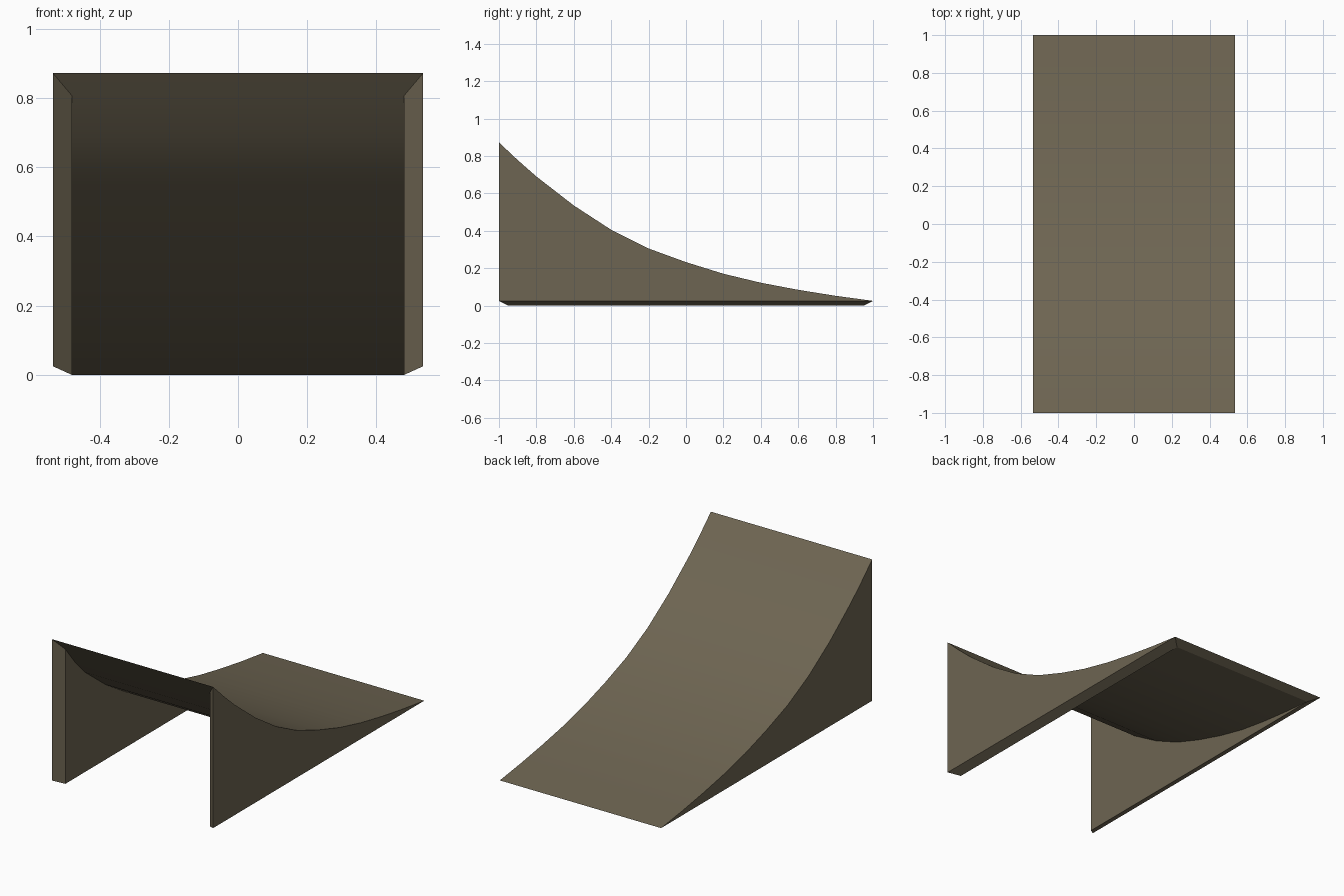
import bpy
import bmesh

if "Cube" in bpy.data.objects:
    bpy.data.objects.remove(bpy.data.objects["Cube"])

# Curved ramp shell: (station y, outer deck height, inner deck height)
PROFILE = [
    (-1.0, 0.872, 0.807), (-0.9, 0.778, 0.69), (-0.8, 0.69, 0.595),
    (-0.6, 0.535, 0.45), (-0.4, 0.405, 0.333), (-0.2, 0.305, 0.24),
    (0.0, 0.232, 0.172), (0.2, 0.170, 0.115), (0.4, 0.122, 0.07),
    (0.6, 0.084, 0.04), (0.8, 0.052, 0.018), (1.0, 0.025, 0.0),
]
OUT_X, IN_X = 0.535, 0.48      # outer and inner wall positions
OUT_Z, IN_Z = 0.025, 0.0       # bevelled foot of the walls
IN_SCALE = 0.95                # the inner shell is a little shorter

bm = bmesh.new()


def section(y, top, under):
    """Closed U-shaped cross-section: outer loop, then inner loop back."""
    yi = y * IN_SCALE
    pts = [(-OUT_X, y, OUT_Z), (-OUT_X, y, top), (OUT_X, y, top), (OUT_X, y, OUT_Z),
           (IN_X, yi, IN_Z), (IN_X, yi, under), (-IN_X, yi, under), (-IN_X, yi, IN_Z)]
    return [bm.verts.new(p) for p in pts]


rings = [section(*p) for p in PROFILE]

# Deck, walls and wall feet
for a, b in zip(rings, rings[1:]):
    for i in range(8):
        j = (i + 1) % 8
        bm.faces.new((a[i], a[j], b[j], b[i]))

# Sloped rims at the open front and the thin back edge
for r in (rings[0], rings[-1]):
    for i in range(3):
        bm.faces.new((r[i], r[i + 1], r[6 - i], r[7 - i]))

# Walls taper to a point at the back
bmesh.ops.remove_doubles(bm, verts=bm.verts[:], dist=0.0005)
bmesh.ops.recalc_face_normals(bm, faces=bm.faces[:])

mesh = bpy.data.meshes.new("curved_ramp")
bm.to_mesh(mesh)
bm.free()
ramp = bpy.data.objects.new("curved_ramp", mesh)
bpy.context.collection.objects.link(ramp)

mat = bpy.data.materials.new("olive_brown")
mat.diffuse_color = (0.155, 0.130, 0.084, 1.0)
mat.use_nodes = True
mat.node_tree.nodes["Principled BSDF"].inputs["Base Color"].default_value = mat.diffuse_color
mesh.materials.append(mat)

# Smooth deck with crisp edges
bpy.context.view_layer.objects.active = ramp
ramp.select_set(True)
bpy.ops.object.shade_smooth_by_angle(angle=0.52)
